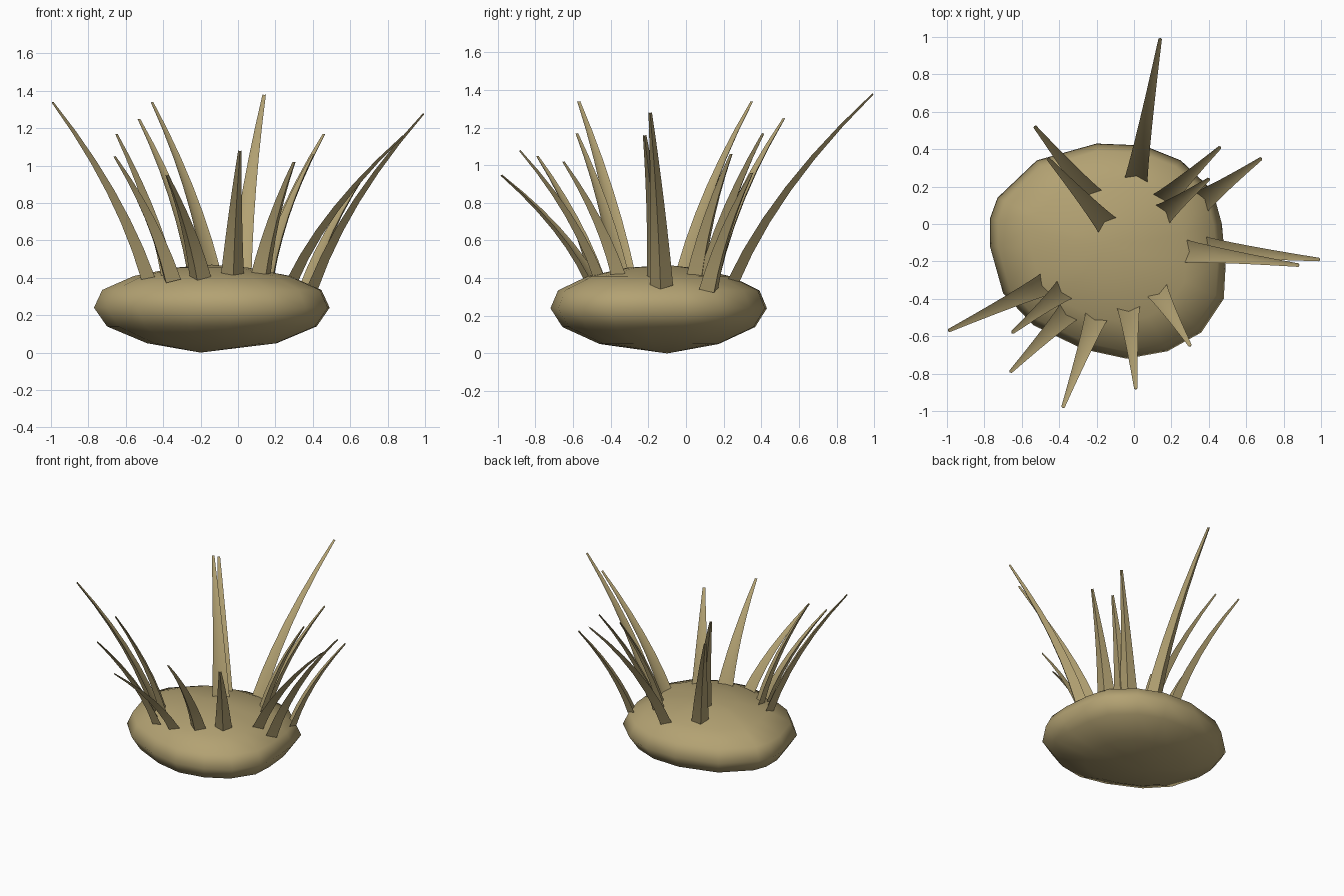
import bpy, bmesh, math
from mathutils import Vector

cube = bpy.data.objects.get("Cube")
if cube:
    bpy.data.objects.remove(cube, do_unlink=True)

tan = bpy.data.materials.new("dry tan")
tan.use_nodes = True
color = (0.45, 0.36, 0.17, 1)
tan.diffuse_color = color
tan.node_tree.nodes["Principled BSDF"].inputs["Base Color"].default_value = color

CENTER = Vector((-0.14, -0.14))


def finish(name, bm, angle):
    bmesh.ops.recalc_face_normals(bm, faces=bm.faces)
    mesh = bpy.data.meshes.new(name)
    bm.to_mesh(mesh)
    bm.free()
    mesh.materials.append(tan)
    obj = bpy.data.objects.new(name, mesh)
    bpy.context.collection.objects.link(obj)
    bpy.ops.object.select_all(action='DESELECT')
    obj.select_set(True)
    bpy.context.view_layer.objects.active = obj
    bpy.ops.object.shade_smooth_by_angle(angle=math.radians(angle))
    return obj


def loft(bm, rings):
    for a, b in zip(rings, rings[1:]):
        n = len(a)
        for i in range(n):
            j = (i + 1) % n
            bm.faces.new((a[i], a[j], b[j], b[i]))


# Stone: an uneven outline scaled through a flattened profile
outline = [(-0.77, 0.03), (-0.73, 0.14), (-0.52, 0.34), (-0.2, 0.43), (0.05, 0.42),
           (0.25, 0.34), (0.42, 0.18), (0.47, 0), (0.49, -0.22), (0.48, -0.4),
           (0.36, -0.58), (0.18, -0.68), (-0.04, -0.72), (-0.27, -0.67),
           (-0.54, -0.54), (-0.7, -0.37), (-0.77, -0.12)]
profile = [(0.05, 0.55), (0.14, 0.89), (0.24, 1), (0.335, 0.93), (0.41, 0.66), (0.455, 0.3)]
bm = bmesh.new()
rings = []
for z, s in profile:
    ring = []
    for p in outline:
        q = CENTER + (Vector(p) - CENTER) * s
        ring.append(bm.verts.new((q.x, q.y, z)))
    rings.append(ring)
loft(bm, rings)
for ring, tip in ((rings[0], (-0.2, -0.1, 0)), (rings[-1], (-0.14, -0.1, 0.47))):
    pole = bm.verts.new(tip)
    for i, v in enumerate(ring):
        bm.faces.new((v, ring[(i + 1) % len(ring)], pole))
finish("stone_body", bm, 80)


# Spikes: tapered folded blades that bend outward
def spike(name, base, tip, half_width=0.062, steps=7):
    bx, by = base
    off = Vector(base) - CENTER
    s = math.hypot(off.x / 0.63, off.y / 0.57)
    p0 = Vector((bx, by, 0.45 - 0.13 * s * s))
    p2 = Vector(tip)
    p1 = p0.lerp(p2, 0.3)
    p1.z = (p0.z + p2.z) / 2
    flat = Vector((p2.x - p0.x, p2.y - p0.y, 0)).normalized()
    side = Vector((-flat.y, flat.x, 0))
    bm = bmesh.new()
    rings = []
    for i in range(steps):
        t = i / (steps - 1)
        c = p0 * (1 - t) ** 2 + p1 * 2 * t * (1 - t) + p2 * t * t
        tangent = ((p1 - p0) * (1 - t) + (p2 - p1) * t).normalized()
        out = side.cross(tangent)
        if out.dot(flat) < 0:
            out.negate()
        w = half_width * (1 - 0.85 * t)
        # corner, valley, corner, outer ridge
        section = [(-1, 0), (0, 0.35), (1, 0), (0, 0.85)]
        rings.append([bm.verts.new(c + side * a * w + out * b * w) for a, b in section])
    loft(bm, rings)
    for ring in (rings[0], rings[-1]):
        bm.faces.new((ring[0], ring[1], ring[3]))
        bm.faces.new((ring[1], ring[2], ring[3]))
    finish(name, bm, 50)


spikes = [
    ((0.01, 0.23), (0.14, 0.99, 1.38)),
    ((-0.22, 0.14), (-0.53, 0.52, 1.25)),
    ((-0.14, -0.01), (-0.46, 0.35, 1.34)),
    ((0.14, 0.11), (0.46, 0.41, 1.17)),
    ((0.36, 0.12), (0.68, 0.35, 0.96)),
    ((0.15, 0.05), (0.4, 0.24, 1.06)),
    ((0.38, -0.13), (0.99, -0.19, 1.28)),
    ((0.27, -0.145), (0.88, -0.22, 1.16)),
    ((0.12, -0.35), (0.3, -0.65, 1.02)),
    ((-0.03, -0.44), (0.01, -0.88, 1.08)),
    ((-0.2, -0.49), (-0.38, -0.98, 0.95)),
    ((-0.35, -0.47), (-0.66, -0.79, 1.05)),
    ((-0.37, -0.35), (-0.65, -0.58, 1.17)),
    ((-0.47, -0.32), (-0.99, -0.57, 1.34)),
]
for i, (base, tip) in enumerate(spikes):
    spike(f"spike_{i + 1}", base, tip)
